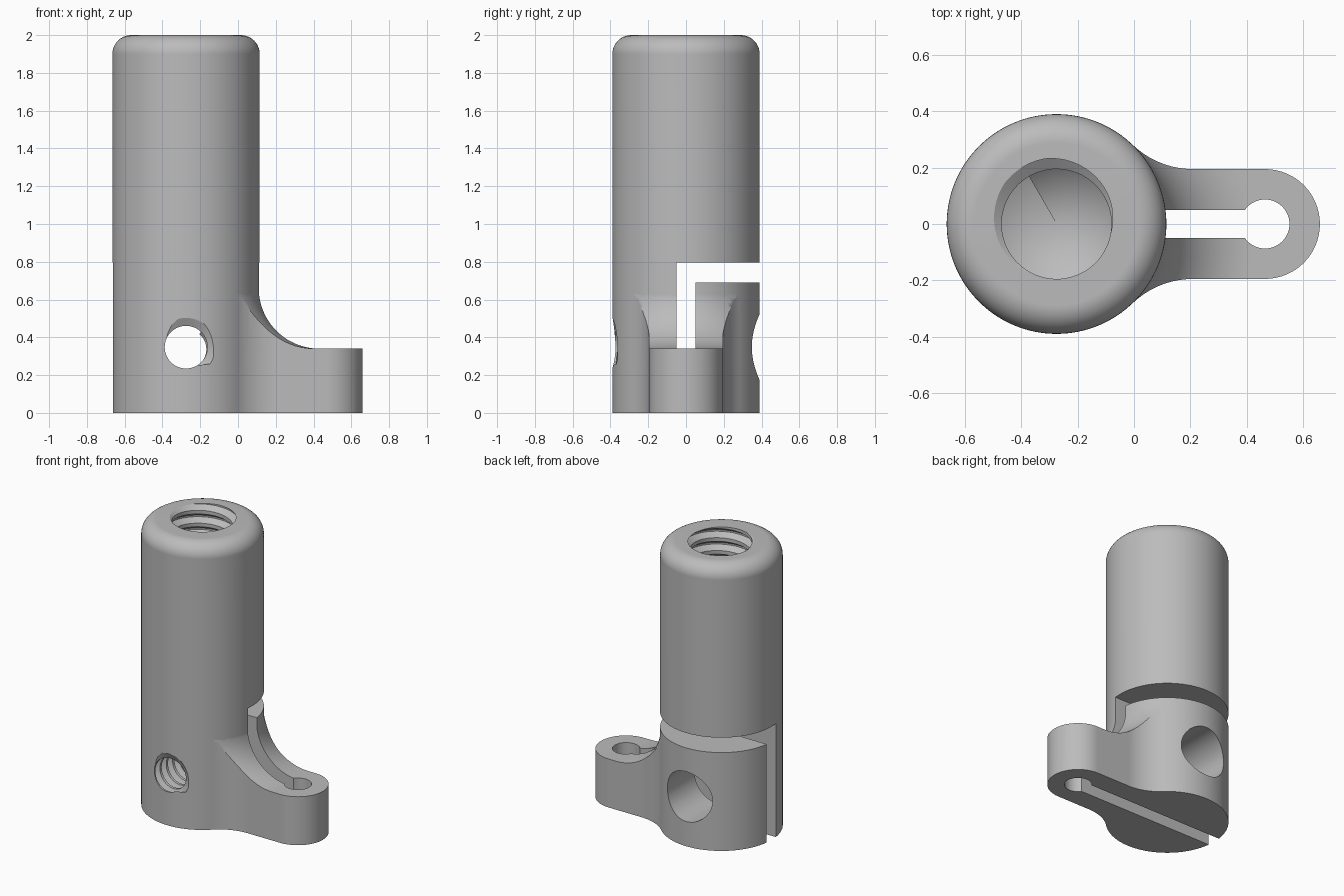
import bpy, bmesh
from math import sin, cos, pi, radians, sqrt
from mathutils import Vector, Matrix

cube = bpy.data.objects.get("Cube")
if cube:
    bpy.data.objects.remove(cube)

AXIS = Vector((-0.275, 0, 0))   # post centre line
R = 0.39                        # post radius
ARM, EYE = 0.195, 0.465         # arm half width, centre of the rounded end
SCREW_Z = 0.348

grey = bpy.data.materials.new("plain_grey")
grey.use_nodes = True
grey.diffuse_color = (0.5, 0.5, 0.5, 1)
grey.node_tree.nodes["Principled BSDF"].inputs["Base Color"].default_value = (0.5, 0.5, 0.5, 1)


def finish(name, bm, matrix=None):
    bmesh.ops.remove_doubles(bm, verts=bm.verts, dist=1e-5)
    bmesh.ops.recalc_face_normals(bm, faces=bm.faces)
    if matrix:
        bm.transform(matrix)
    mesh = bpy.data.meshes.new(name)
    bm.to_mesh(mesh)
    bm.free()
    mesh.materials.append(grey)
    obj = bpy.data.objects.new(name, mesh)
    bpy.context.collection.objects.link(obj)
    return obj


def arc(cx, cy, r, start, end, steps):
    angles = [radians(start + (end - start) * i / steps) for i in range(steps + 1)]
    return [(cx + r * cos(a), cy + r * sin(a)) for a in angles]


def revolve(name, profile, matrix, steps=128):
    bm = bmesh.new()
    vs = [bm.verts.new((r, 0, z)) for r, z in profile]
    es = [bm.edges.new(pair) for pair in zip(vs, vs[1:])]
    bmesh.ops.spin(bm, geom=vs + es, cent=(0, 0, 0), axis=(0, 0, 1),
                   angle=2 * pi, steps=steps, use_merge=True)
    return finish(name, bm, matrix)


def prism(name, points, vector):
    bm = bmesh.new()
    face = bm.faces.new([bm.verts.new(p) for p in points])
    geom = bmesh.ops.extrude_face_region(bm, geom=[face])["geom"]
    bmesh.ops.translate(bm, vec=vector,
                        verts=[g for g in geom if isinstance(g, bmesh.types.BMVert)])
    return finish(name, bm)


def thread(name, minor, major, pitch, start, turns, phase, matrix, n=56):
    """Solid tap shape: helical groove, cone at the bottom."""
    bm = bmesh.new()
    section = [(minor, 0), (minor, 0.14), (major, 0.44), (major, 0.56), (minor, 0.86)]
    count = turns * n
    grid = []
    for j in range(count + 1):
        a = phase + 2 * pi * j / n
        grid.append([bm.verts.new((r * cos(a), r * sin(a), start + pitch * (j / n + t)))
                     for r, t in section[:-1]] +
                    [bm.verts.new((minor * cos(a), minor * sin(a),
                                   start + pitch * (j / n + section[-1][1])))])
    # the last point of each section joins the next turn of the helix
    for j in range(count):
        for p in range(len(section) - 1):
            bm.faces.new((grid[j][p], grid[j + 1][p], grid[j + 1][p + 1], grid[j][p + 1]))
        if j + 1 + n <= count:
            bm.faces.new((grid[j][-1], grid[j + 1][-1], grid[j + 1 + n][0], grid[j + n][0]))
    low = bm.verts.new((0, 0, start - minor * 0.45))
    high = bm.verts.new((0, 0, start + pitch * (turns + 1)))
    for e in [e for e in bm.edges if e.is_boundary]:
        mid = (e.verts[0].co.z + e.verts[1].co.z) / 2
        bm.faces.new((*e.verts, high if mid > start + pitch * (turns + 1) / 2 else low))
    return finish(name, bm, matrix)


def combine(obj, tool, operation):
    tool.hide_render = True
    mod = obj.modifiers.new(operation.lower(), 'BOOLEAN')
    mod.operation, mod.solver, mod.object = operation, 'EXACT', tool
    bpy.context.view_layer.objects.active = obj
    bpy.ops.object.modifier_apply(modifier=mod.name)
    bpy.data.objects.remove(tool)


at_post = Matrix.Translation(AXIS)

# Post with rounded top edge
post = revolve("clamp_post", [(0, 0), (R, 0)] + arc(R - 0.1, 1.9, 0.1, 0, 90, 10) + [(0, 2)], at_post)

# Arm: plan outline blending into the post, with a round end
bx = 0.21
dx = bx - AXIS.x
blend = (dx * dx + ARM * ARM - R * R) / (2 * (R - ARM))
cy = ARM + blend
reach = sqrt(dx * dx + cy * cy)
touch = 180 + Vector((1, 0)).angle_signed(Vector((dx, -cy))) * 180 / pi
side = arc(bx, cy, blend, touch, 270, 16)
outline = ([(AXIS.x, 0)] + [(x, -y) for x, y in side] + arc(EYE, 0, ARM, -90, 90, 32) + side[::-1])
arm = prism("arm", [(x, y, 0) for x, y in outline], (0, 0, 0.8))

# Swept fillet that lowers the arm away from the post
sweep = 0.32
skirt = revolve("arm_fillet", [(0, -0.1), (1.3, -0.1), (1.3, 0.34)] +
                arc(R - 0.002 + sweep, 0.34 + sweep, sweep, 270, 180, 20) +
                [(0, 0.34 + sweep)], at_post)
combine(arm, skirt, 'INTERSECT')
combine(post, arm, 'UNION')

# Upright slit joined to the sideways slit behind it
slit = [(-0.05, -0.1), (0.05, -0.1), (0.05, 0.69), (0.6, 0.69), (0.6, 0.795), (-0.05, 0.795)]
combine(post, prism("slit", [(-0.9, y, z) for y, z in slit], (0.9 + EYE, 0, 0)), 'DIFFERENCE')

# Round relief at the end of the slit
relief = prism("relief_hole", [(x, y, -0.1) for x, y in arc(EYE, 0, 0.087, 0, 354, 59)], (0, 0, 0.7))
combine(post, relief, 'DIFFERENCE')

# Threaded socket in the top
socket = thread("top_thread", 0.195, 0.235, 0.09, 2 - 9.5 * 0.09, 11, radians(120), at_post)
combine(post, socket, 'DIFFERENCE')

# Clamp screw: threaded at the front, plain clearance hole at the back
across = Matrix.Translation(AXIS + Vector((0, 0, SCREW_Z))) @ Matrix.Rotation(pi / 2, 4, 'X')
combine(post, thread("screw_thread", 0.113, 0.155, 0.07, 0.38 - 5.5 * 0.07, 7, radians(45), across),
        'DIFFERENCE')
clearance = revolve("clearance_hole", [(0, -0.6), (0.175, -0.6), (0.175, 0), (0, 0)], across, 64)
combine(post, clearance, 'DIFFERENCE')

# Smooth shading with crisp edges
bpy.ops.object.select_all(action='DESELECT')
post.select_set(True)
bpy.context.view_layer.objects.active = post
bpy.ops.object.shade_smooth_by_angle(angle=radians(30))
weighted = post.modifiers.new("weighted_normals", 'WEIGHTED_NORMAL')
weighted.keep_sharp = True
